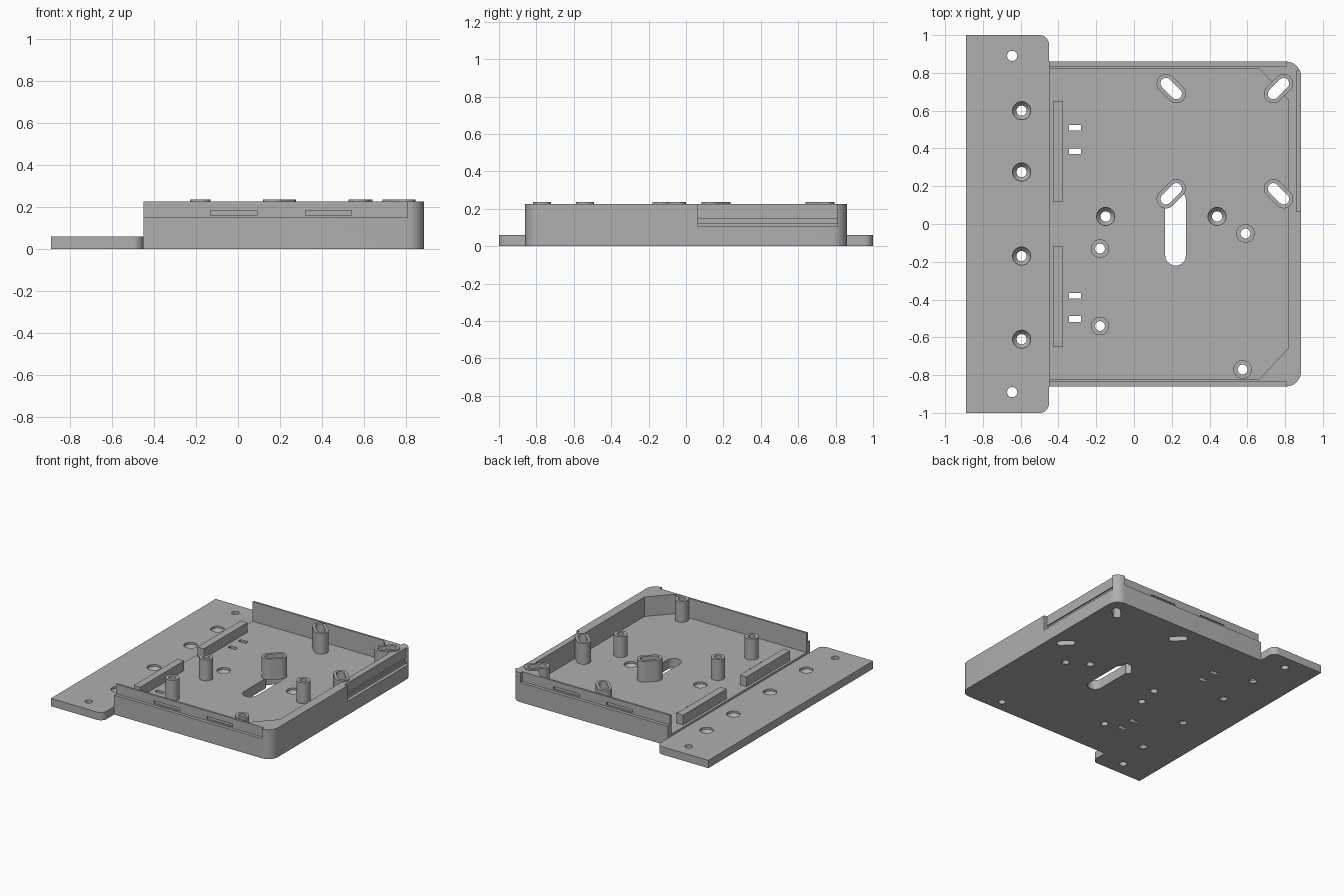
import bpy, bmesh, math

if "Cube" in bpy.data.objects:
    bpy.data.objects.remove(bpy.data.objects["Cube"], do_unlink=True)

GREY = (0.43, 0.43, 0.43, 1)
mat = bpy.data.materials.new("mid grey")
mat.use_nodes = True
mat.diffuse_color = GREY
mat.node_tree.nodes["Principled BSDF"].inputs["Base Color"].default_value = GREY

FLANGE, FLOOR, RIM, BOSS = 0.06, 0.075, 0.225, 0.235


def arc(cx, cy, r, start, end, n=8):
    step = math.radians(end - start) / n
    a = math.radians(start)
    return [(cx + r * math.cos(a + i * step), cy + r * math.sin(a + i * step)) for i in range(n + 1)]


def circle(cx, cy, r):
    return arc(cx, cy, r, 0, 360, 28)[:-1]


def rect(x0, x1, y0, y1):
    return [(x0, y0), (x1, y0), (x1, y1), (x0, y1)]


def stadium(cx, cy, half, r, angle):
    dx, dy = half * math.cos(math.radians(angle)), half * math.sin(math.radians(angle))
    return (arc(cx + dx, cy + dy, r, angle - 90, angle + 90, 12)
            + arc(cx - dx, cy - dy, r, angle + 90, angle + 270, 12))


def right_rounded(x0, x1, y, r):
    return ([(x0, -y)] + arc(x1 - r, r - y, r, -90, 0)
            + arc(x1 - r, y - r, r, 0, 90) + [(x0, y)])


def prism(outline, z0, z1):
    return [(outline, z0), (outline, z1)]


def build(name, solids):
    """Each solid is a stack of matching outlines at rising heights."""
    bm = bmesh.new()
    for sections in solids:
        rings = [[bm.verts.new((x, y, z)) for x, y in pts] for pts, z in sections]
        bm.faces.new(rings[0][::-1])
        bm.faces.new(rings[-1])
        for a, b in zip(rings, rings[1:]):
            for i in range(len(a)):
                j = (i + 1) % len(a)
                bm.faces.new((a[i], a[j], b[j], b[i]))
    bmesh.ops.recalc_face_normals(bm, faces=bm.faces)
    me = bpy.data.meshes.new(name)
    bm.to_mesh(me)
    bm.free()
    me.materials.append(mat)
    ob = bpy.data.objects.new(name, me)
    bpy.context.collection.objects.link(ob)
    return ob


def cut(ob, solids):
    cutter = build("cutter", solids)
    cutter.hide_render = True
    mod = ob.modifiers.new("cut", "BOOLEAN")
    mod.operation, mod.solver, mod.object = "DIFFERENCE", "EXACT", cutter
    bpy.context.view_layer.objects.active = ob
    bpy.ops.object.modifier_apply(modifier=mod.name)
    bpy.data.objects.remove(cutter, do_unlink=True)


def smooth(ob):
    bpy.ops.object.select_all(action="DESELECT")
    ob.select_set(True)
    bpy.context.view_layer.objects.active = ob
    bpy.ops.object.shade_smooth_by_angle(angle=math.radians(30))


def through(outline):
    return prism(outline, -0.1, 0.4)


def countersink(x, y, top):
    narrow, wide = circle(x, y, 0.027), circle(x, y, 0.048)
    return [(narrow, -0.1), (narrow, top - 0.04), (wide, top - 0.015), (wide, top + 0.04)]


# Standoff positions: round ones, and slanted slotted ones with their angle
round_posts = [(-0.18, -0.13), (-0.18, -0.54), (0.59, -0.05), (0.575, -0.77)]
slot_posts = [(0.197, 0.717, -45), (0.765, 0.717, 45), (0.197, 0.16, 45), (0.765, 0.16, -45)]
post_holes = ([through(circle(x, y, 0.026)) for x, y in round_posts]
              + [through(stadium(x, y, 0.039, 0.029, a)) for x, y, a in slot_posts])

# Tray: rounded block hollowed out, open on the flange side
tray = build("tray", [prism(right_rounded(-0.45, 0.885, 0.86, 0.08), 0, RIM)])
cavity = [(-0.6, -0.82), (0.665, -0.82), (0.815, -0.66),
          (0.815, 0.66), (0.665, 0.82), (-0.6, 0.82)]
cut(tray, [prism(cavity, FLOOR, 0.4)])

# Stepped ledges along both side walls, and the notch in the end wall
cut(tray, [prism(rect(-0.6, 0.805, 0.835, 1), 0.15, 0.4),
           prism(rect(-0.6, 0.805, -1, -0.835), 0.15, 0.4),
           prism(rect(0.86, 1, 0.065, 0.81), 0.105, 0.4)])

# Blind snap slots in the side walls and a shallow groove in the notch
snaps = [prism(rect(0.85, 0.95, 0.065, 0.81), 0.125, 0.147)]
for x0, x1 in ((-0.13, 0.09), (0.32, 0.54)):
    for y0, y1 in ((0.826, 0.9), (-0.9, -0.826)):
        snaps.append(prism(rect(x0, x1, y0, y1), 0.16, 0.182))
cut(tray, snaps)

# Floor openings
openings = [countersink(x, 0.04, FLOOR) for x in (-0.15, 0.44)]
for y in (0.51, 0.385, -0.38, -0.503):
    openings.append(through(rect(-0.345, -0.28, y - 0.015, y + 0.015)))
cut(tray, openings + post_holes)
cut(tray, [prism(stadium(0.22, -0.02, 0.145, 0.055, 90), -0.1, FLOOR + 0.02)])
smooth(tray)

# Mounting flange with countersunk and plain holes
flange = build("mounting_flange", [prism(right_rounded(-0.89, -0.45, 1, 0.05), 0, FLANGE)])
cut(flange, [countersink(-0.595, y, FLANGE) for y in (0.6, 0.275, -0.17, -0.61)]
    + [through(circle(-0.645, y, 0.027)) for y in (0.89, -0.89)])
smooth(flange)

# Standoffs
posts = build("standoffs",
              [prism(circle(x, y, 0.049), FLOOR, BOSS) for x, y in round_posts]
              + [prism(stadium(x, y, 0.039, 0.05, a), FLOOR, BOSS) for x, y, a in slot_posts])
cut(posts, post_holes)
smooth(posts)

# Stop bars beside the flange
build("stop_bars", [prism(rect(-0.43, -0.375, y0, y1), FLOOR - 0.01, 0.15)
                    for y0, y1 in ((0.12, 0.65), (-0.65, -0.12))])
